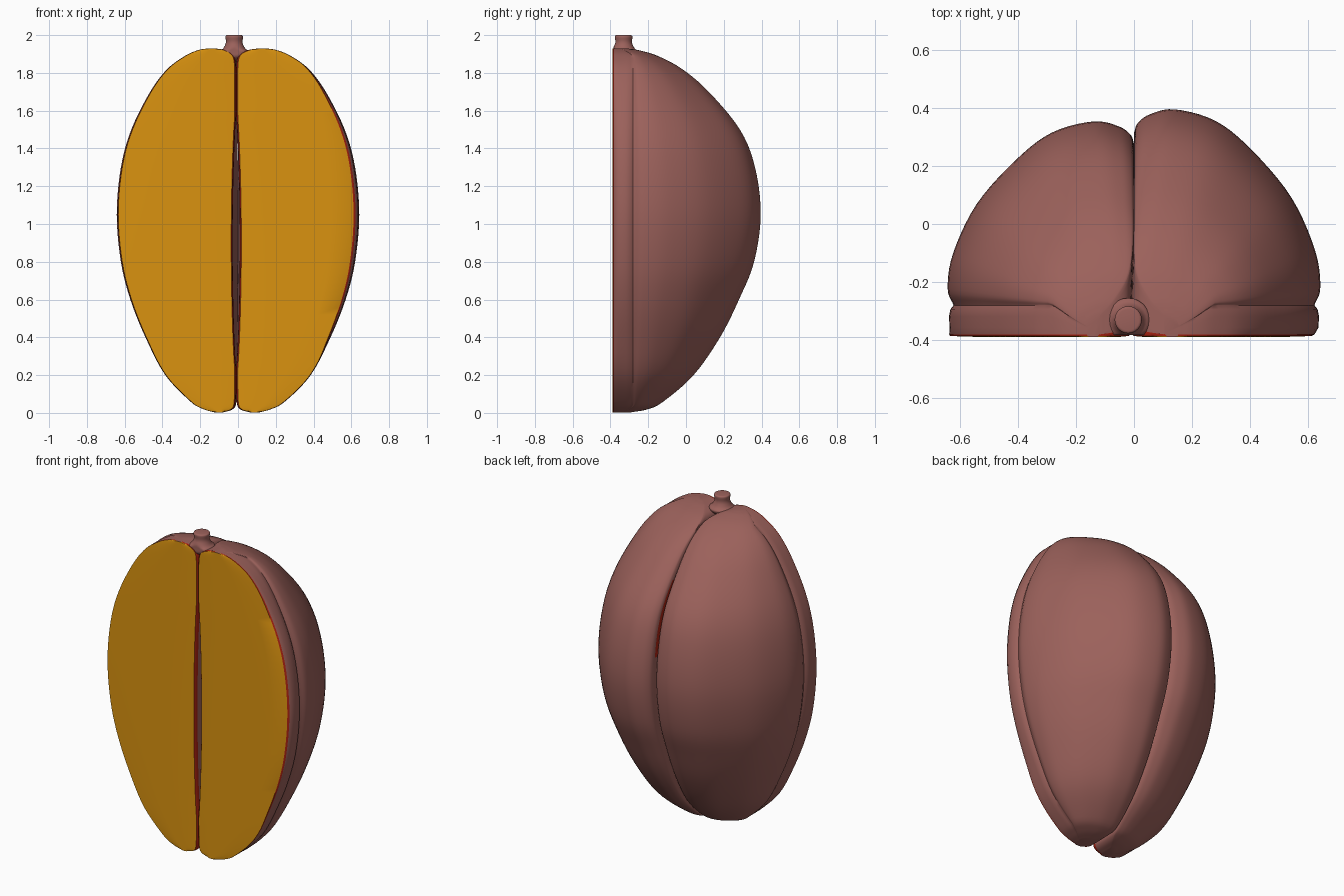
import bpy, bmesh, math
from mathutils import Vector

if "Cube" in bpy.data.objects:
    bpy.data.objects.remove(bpy.data.objects["Cube"])


def material(name, rgb):
    m = bpy.data.materials.new(name)
    m.diffuse_color = (*rgb, 1)
    m.use_nodes = True
    m.node_tree.nodes["Principled BSDF"].inputs["Base Color"].default_value = m.diffuse_color
    return m


SKIN = material("brown_skin", (0.33, 0.12, 0.105))
FLESH = material("orange_flesh", (0.70, 0.29, 0.005))
RIM = material("red_rim", (0.42, 0.017, 0.006))


def smooth_path(points, steps):
    """Catmull-Rom curve through the points."""
    p = [Vector(q) for q in points]
    p = [2 * p[0] - p[1]] + p + [2 * p[-1] - p[-2]]
    out = []
    for i in range(1, len(p) - 2):
        a, b, c, d = p[i - 1:i + 3]
        for k in range(steps):
            t = k / steps
            out.append(0.5 * (2 * b + (c - a) * t + (2 * a - 5 * b + 4 * c - d) * t * t
                              + (3 * b - a - 3 * c + d) * t ** 3))
    out.append(p[-2])
    return out


def bump(z, lo, hi):
    """0 outside lo..hi, rising smoothly to 1 between them."""
    t = (z - lo) / (hi - lo)
    return math.sin(math.pi * t) ** 0.7 if 0 < t < 1 else 0.0


# height, inner edge, half width, back depth
ROWS = [(.003, .07, .12, -.29), (.02, .02, .18, -.20), (.06, .003, .25, -.12),
        (.2, 0, .385, .04), (.4, 0, .49, .18), (.6, 0, .57, .28), (.8, 0, .62, .36),
        (1.05, 0, .642, .395), (1.3, 0, .62, .365), (1.5, 0, .565, .285),
        (1.7, 0, .465, .12), (1.82, 0, .375, -.02), (1.89, .012, .28, -.15),
        (1.92, .06, .21, -.25), (1.929, .11, .16, -.31)]

# outer lobe cross-section: fraction of width, fraction of depth behind the side groove
LOBE = smooth_path([(.968, 0), (1, .09), (.972, .28), (.845, .55), (.635, .79),
                    (.44, .94), (.22, 1), (.086, .975), (.02, .93), (0, .88)], 5)
FRONT = -.39


def section(z, inner, width, back, side):
    """Closed outline of one lobe at height z, with a material index per segment."""
    if side < 0:
        back -= .042 * bump(z, 0, 1.93)
    slit = .019 * bump(z, .24, 1.56)
    crack = .005 * bump(z, 1.15, 1.6)
    inset = (.026 if side > 0 else .004) * bump(z, .3, 1.85) + .004
    groove = FRONT + min(.11, .45 * (back - FRONT))
    strip = groove - FRONT
    seam = inner + slit
    w = width
    pts = []

    def add(x, y, mat=0):
        pts.append((x, y, mat))

    # cut face
    add(seam + .002, FRONT + .012, 2)
    add(seam + .008, FRONT + .004, 1)
    for f in (.2, .4, .6, .8):
        add(seam + (w - inset - seam) * f, FRONT, 1)
    add(w - inset, FRONT + .004, 1)
    pts[-1] = (w - inset, FRONT + .004, 2)
    add(w - inset * .65, FRONT + .010, 0)
    # narrow front strip of skin
    add(w * .99, FRONT + strip * .3)
    add(w * .993, FRONT + strip * .65)
    add(w * .985, FRONT + strip * .88)
    # rounded back lobe
    for u, v in LOBE:
        add(inner + (w - inner) * u, groove + (back - groove) * v)
    # inner wall
    end = pts[-1][1]
    pts[-1] = (inner + crack, end, 2 if crack > 0.001 else 0)
    add(inner + crack, end - (end - FRONT) * .12)
    add(inner, end - (end - FRONT) * .45)
    add(inner + slit * .8, end - (end - FRONT) * .75)
    add(seam, FRONT + .03 * min(1, strip / .11), 2)
    return pts


def finish(name, bm, mats, angle):
    bmesh.ops.recalc_face_normals(bm, faces=bm.faces)
    me = bpy.data.meshes.new(name)
    bm.to_mesh(me)
    bm.free()
    for m in mats:
        me.materials.append(m)
    ob = bpy.data.objects.new(name, me)
    bpy.context.collection.objects.link(ob)
    bpy.ops.object.select_all(action='DESELECT')
    ob.select_set(True)
    bpy.context.view_layer.objects.active = ob
    bpy.ops.object.shade_smooth_by_angle(angle=math.radians(angle))
    return ob


def loft(bm, rings, mats):
    n = len(rings[0])
    for a, b in zip(rings, rings[1:]):
        for i in range(n):
            j = (i + 1) % n
            f = bm.faces.new((a[i], a[j], b[j], b[i]))
            f.material_index = mats(a, i)
    bm.faces.new(rings[0])
    bm.faces.new(rings[-1])


# the two fruit halves
for name, side in (("right_lobe", 1), ("left_lobe", -1)):
    bm = bmesh.new()
    rings, ring_mats = [], {}
    for z, inner, width, back in smooth_path(ROWS, 5):
        outline = section(z, max(inner, 0), width, back, side)
        ring = []
        for x, y, _ in outline:
            lean = -.01 * max(0, min(1, -y / .3))
            ring.append(bm.verts.new((side * x + lean * max(0, 1 - x / .3), y, z)))
        ring_mats[ring[0]] = [m for _, _, m in outline]
        rings.append(ring)
    loft(bm, rings, lambda a, i: ring_mats[a[0]][i])
    finish(name, bm, (SKIN, FLESH, RIM), 40)

# stem with a flared foot
bm = bmesh.new()
rings = []
for z, r in smooth_path([(1.86, .02), (1.89, .06), (1.915, .075), (1.93, .058),
                         (1.96, .044), (1.99, .047), (1.998, .043), (2.0, .036)], 3):
    rings.append([bm.verts.new((-.02 + r * math.cos(a), max(-.33 + r * math.sin(a), -.383), z))
                  for a in (math.tau * k / 24 for k in range(24))])
loft(bm, rings, lambda a, i: 0)
finish("stem", bm, (SKIN,), 50)
